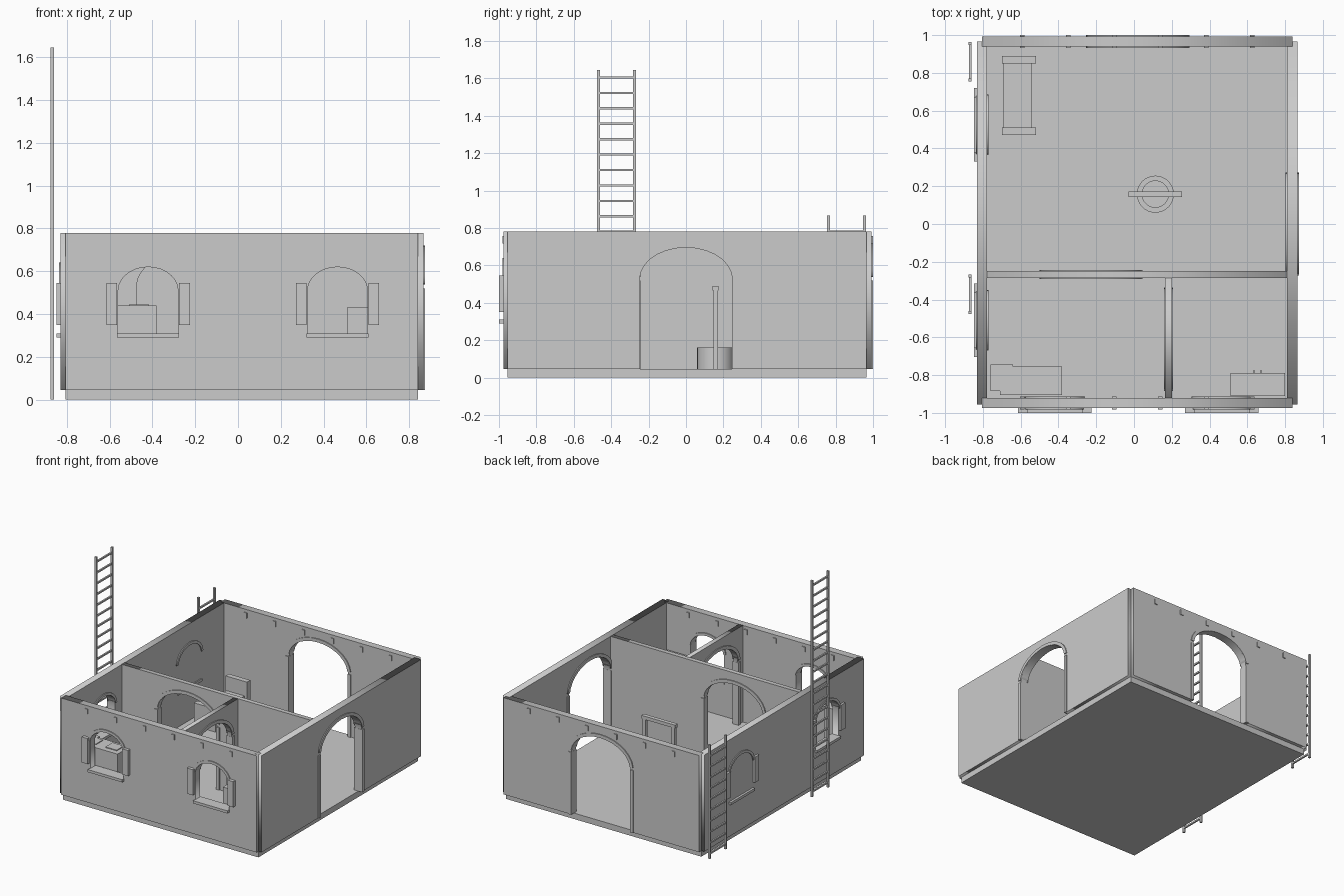
import bpy
import math
from mathutils import Matrix

cube = bpy.data.objects.get("Cube")
if cube:
    bpy.data.objects.remove(cube, do_unlink=True)

plaster = bpy.data.materials.new("plain_grey")
plaster.use_nodes = True
GREY = (0.6, 0.6, 0.6, 1)
plaster.diffuse_color = GREY
plaster.node_tree.nodes["Principled BSDF"].inputs["Base Color"].default_value = GREY

BASE, TOP = 0.045, 0.78
DOOR = dict(half=0.248, spring=0.525, rise=0.17)
WINDOW = dict(half=0.14, spring=0.51, rise=0.11)
SILL = 0.3


def add_object(name, mesh):
    obj = bpy.data.objects.new(name, mesh)
    mesh.materials.clear()
    mesh.materials.append(plaster)
    bpy.context.collection.objects.link(obj)
    return obj


def box(name, x, y, z):
    """Box from (min, max) ranges."""
    verts = [(a, b, c) for a in x for b in y for c in z]
    faces = [(0, 1, 3, 2), (4, 6, 7, 5), (0, 4, 5, 1), (2, 3, 7, 6), (0, 2, 6, 4), (1, 5, 7, 3)]
    mesh = bpy.data.meshes.new(name)
    mesh.from_pydata(verts, [], faces)
    return add_object(name, mesh)


def side_box(name, along, u, n, z):
    """Box given by its range along a wall and across it."""
    return box(name, u, n, z) if along == "x" else box(name, n, u, z)


def plate(name, along, loops, n):
    """Flat outline with holes, thickened across the wall."""
    curve = bpy.data.curves.new(name, "CURVE")
    curve.dimensions = "2D"
    curve.fill_mode = "BOTH"
    curve.extrude = (n[1] - n[0]) / 2
    for loop in loops:
        spline = curve.splines.new("POLY")
        spline.points.add(len(loop) - 1)
        for point, (u, z) in zip(spline.points, loop):
            point.co = (u, z, 0, 1)
        spline.use_cyclic_u = True
    helper = bpy.data.objects.new(name + "_outline", curve)
    bpy.context.collection.objects.link(helper)
    bpy.context.view_layer.update()
    depsgraph = bpy.context.evaluated_depsgraph_get()
    mesh = bpy.data.meshes.new_from_object(helper.evaluated_get(depsgraph))
    bpy.data.objects.remove(helper, do_unlink=True)
    mid = (n[0] + n[1]) / 2
    if along == "x":
        frame = Matrix(((1, 0, 0, 0), (0, 0, -1, mid), (0, 1, 0, 0), (0, 0, 0, 1)))
    else:
        frame = Matrix(((0, 0, 1, mid), (1, 0, 0, 0), (0, 1, 0, 0), (0, 0, 0, 1)))
    mesh.transform(frame)
    mesh.name = name
    return add_object(name, mesh)


def arch(c, half, spring, rise, grow=0, steps=14, start=0):
    """Arch points from right to left."""
    angles = [start + (math.pi - 2 * start) * i / steps for i in range(steps + 1)]
    return [(c + (half + grow) * math.cos(t), spring + (rise + grow) * math.sin(t)) for t in angles]


def surround(name, along, c, n, shape, width):
    """Raised arch band passing through the wall."""
    inner = arch(c, start=0.08, **shape)
    outer = arch(c, grow=width, start=0.08, **shape)
    plate(name, along, [inner + outer[::-1]], (n[0] - 0.007, n[1] + 0.007))


def wall(name, along, u, n, doors=(), windows=()):
    outline = [(u[0], BASE)]
    for c in doors:
        outline += [(c - DOOR["half"], BASE)] + arch(c, **DOOR)[::-1] + [(c + DOOR["half"], BASE)]
    outline += [(u[1], BASE), (u[1], TOP), (u[0], TOP)]
    holes = [arch(c, **WINDOW) + [(c - 0.14, SILL), (c + 0.14, SILL)] for c in windows]
    plate(name, along, [outline] + holes, n)
    for c in doors:
        surround(name + "_door_arch", along, c, n, DOOR, 0.025)
        for s in (-1, 1):
            edges = sorted((c + s * 0.247, c + s * 0.273))
            side_box(name + "_door_jamb", along, edges, (n[0] - 0.007, n[1] + 0.007), (BASE, 0.52))


def window_trim(name, along, c, n, outside):
    """Arch band, sill and a pair of shutters on the low side of the wall."""
    surround(name + "_arch", along, c, n, WINDOW, 0.02)
    side_box(name + "_sill", along, (c - 0.145, c + 0.145), (outside, n[1] + 0.007), (0.29, 0.31))
    for s in (-1, 1):
        edges = sorted((c + s * 0.145, c + s * 0.195))
        side_box(name + "_shutter", along, edges, (outside, n[0]), (0.35, 0.545))


# Floor and walls
box("floor", (-0.805, 0.84), (-0.955, 0.965), (0, BASE))
FRONT, BACK = (-0.975, -0.92), (0.94, 0.993)
LEFT, RIGHT = (-0.83, -0.777), (0.81, 0.866)
wall("front_wall", "x", (-0.805, 0.84), FRONT, windows=(-0.42, 0.465))
wall("back_wall", "x", (-0.805, 0.84), BACK, doors=(0.02,))
wall("west_wall", "y", (-0.955, 0.965), LEFT, windows=(-0.51,))
wall("east_wall", "y", (-0.955, 0.965), RIGHT, doors=(0,))
wall("long_partition", "x", (-0.78, 0.812), (-0.285, -0.25), doors=(-0.227,))
wall("short_partition", "y", (-0.922, -0.28), (0.165, 0.2), doors=(-0.61,))

for c in (-0.42, 0.465):
    window_trim("front_window", "x", c, FRONT, -1.0)
for c in (-0.51, 0.525):
    window_trim("west_window", "y", c, LEFT, -0.847)

# Roof beam ends showing on both faces of the front and back walls
for i in range(6):
    x = -0.592 + 0.2435 * i
    for n in (FRONT, BACK):
        box("beam_end", (x - 0.012, x + 0.012), (n[0] - 0.007, n[1] + 0.007), (0.718, 0.757))


# Ladders
def ladder(name, y0, y1, top, rungs):
    for y in (y0, y1 - 0.016):
        box(name + "_rail", (-0.875, -0.859), (y, y + 0.016), (0, top))
    for i in range(rungs):
        z = 0.037 + 0.0825 * i
        box(name + "_rung", (-0.873, -0.861), (y0, y1), (z - 0.006, z + 0.006))


ladder("tall_ladder", -0.476, -0.267, 1.645, 20)
ladder("short_ladder", 0.754, 0.963, 0.866, 10)

# Well: hollow drum, posts and crossbar
WX, WY = 0.113, 0.158
verts, faces, n = [], [], 32
for r, z in ((0.098, BASE), (0.098, 0.16), (0.07, 0.16), (0.07, BASE + 0.005)):
    verts += [(WX + r * math.cos(math.tau * i / n), WY + r * math.sin(math.tau * i / n), z) for i in range(n)]
for k in range(3):
    faces += [(k * n + i, k * n + (i + 1) % n, (k + 1) * n + (i + 1) % n, (k + 1) * n + i) for i in range(n)]
faces.append(range(3 * n, 4 * n))
drum = bpy.data.meshes.new("well_drum")
drum.from_pydata(verts, [], faces)
for poly in drum.polygons:
    poly.use_smooth = abs(poly.normal.z) < 0.5
drum.set_sharp_from_angle(angle=math.radians(40))
add_object("well_drum", drum)
box("well_crossbar", (-0.03, 0.255), (0.143, 0.173), (0.465, 0.49))
for s in (-1, 1):
    x = WX + s * 0.122
    box("well_post", (x - 0.012, x + 0.012), (0.146, 0.17), (BASE, 0.467))

# Bed
box("bed_mattress", (-0.69, -0.54), (0.5, 0.86), (0.09, 0.17))
for y, z in ((0.47, 0.22), (0.85, 0.28)):
    box("bed_end", (-0.70, -0.52), (y, y + 0.04), (BASE, z))

# Kitchen counter with side cupboard and hob plates
box("counter", (-0.71, -0.38), (-0.905, -0.755), (BASE, 0.44))
box("counter_cupboard", (-0.76, -0.64), (-0.885, -0.745), (BASE, 0.445))
for x0, x1 in ((-0.64, -0.59), (-0.51, -0.415)):
    box("hob_plate", (x0, x1), (-0.865, -0.78), (0.44, 0.446))

# Cabinet with two knobs
box("cabinet", (0.51, 0.8), (-0.91, -0.79), (BASE, 0.43))
for x in (0.635, 0.672):
    box("cabinet_knob", (x - 0.006, x + 0.006), (-0.79, -0.775), (0.24, 0.255))
